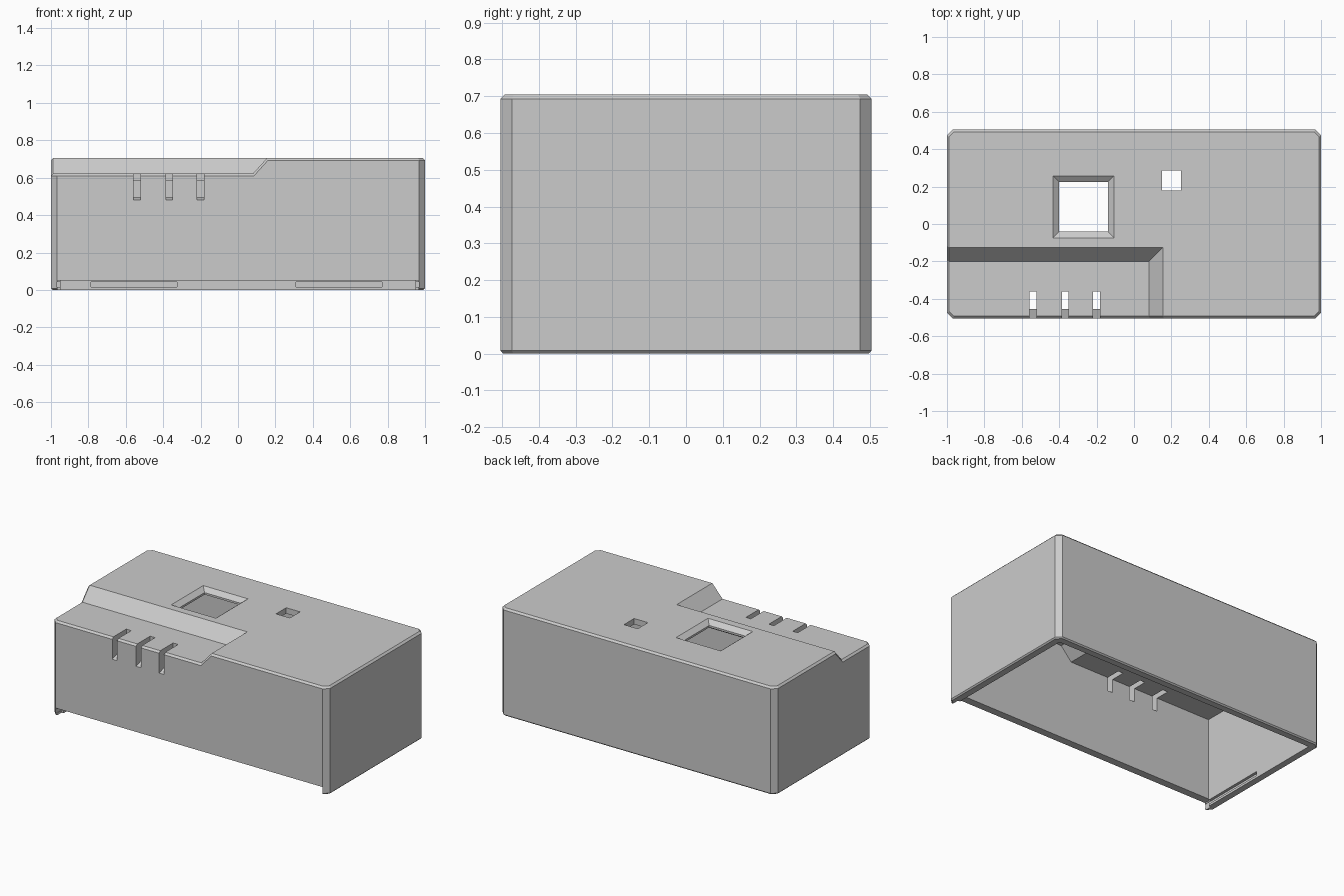
import bpy, bmesh
from itertools import product

cube = bpy.data.objects.get("Cube")
if cube:
    bpy.data.objects.remove(cube, do_unlink=True)

X, Y, H, LOW = 1.0, 0.505, 0.705, 0.622   # half sizes, top and step heights
WALL, ROOF = 0.05, 0.038

grey = bpy.data.materials.new("light_grey_plastic")
grey.use_nodes = True
colour = (0.6, 0.6, 0.6, 1)
grey.diffuse_color = colour
grey.node_tree.nodes["Principled BSDF"].inputs["Base Color"].default_value = colour


def add_object(name, bm):
    bmesh.ops.recalc_face_normals(bm, faces=bm.faces)
    mesh = bpy.data.meshes.new(name)
    bm.to_mesh(mesh)
    bm.free()
    mesh.materials.append(grey)
    obj = bpy.data.objects.new(name, mesh)
    bpy.context.collection.objects.link(obj)
    return obj


def stepped_block(x, y, bottom, low, top, shift):
    """Box with a lowered front corner joined by sloping faces."""
    bm = bmesh.new()
    x1, x2 = 0.08 + shift, 0.155 + shift
    y1, y2 = -0.2 + shift, -0.125 + shift
    points = dict(
        a=(-x, -y, low), b=(x1, -y, low), c=(x2, -y, top), d=(x, -y, top),
        e=(x, y, top), f=(-x, y, top), g=(-x, y2, top), h=(-x, y1, low),
        i=(x1, y1, low), j=(x2, y2, top),
        A=(-x, -y, bottom), D=(x, -y, bottom), E=(x, y, bottom), F=(-x, y, bottom))
    v = {k: bm.verts.new(p) for k, p in points.items()}
    for face in ("abih", "bcji", "hijg", "cdefgj", "ADdcba", "DEed", "EFfe", "FAahgf", "FEDA"):
        bm.faces.new([v[k] for k in face])
    bmesh.ops.recalc_face_normals(bm, faces=bm.faces)
    return bm


def bevel(bm, rule, width):
    bm.normal_update()
    bmesh.ops.bevel(bm, geom=[e for e in bm.edges if rule(e)], offset=width,
                    offset_type='OFFSET', segments=1, profile=0.5, affect='EDGES')


def outer_corner(e):
    a, b = (v.co for v in e.verts)
    return (a - b).xy.length < 1e-4 and abs(a.z - b.z) > 0.3


def top_rim(e):
    n = sorted(f.normal.z for f in e.link_faces)
    return abs(n[0]) < 0.1 and n[1] > 0.3


def bottom_rim(e):
    n = sorted(f.normal.z for f in e.link_faces)
    return n[0] < -0.9 and abs(n[1]) < 0.1


def hull(points):
    bm = bmesh.new()
    for p in points:
        bm.verts.new(p)
    bmesh.ops.convex_hull(bm, input=bm.verts)
    return bm


def box(x1, x2, y1, y2, z1, z2):
    return hull(product((x1, x2), (y1, y2), (z1, z2)))


def cut(target, bm):
    cutter = add_object("cutter", bm)
    cutter.hide_render = True
    mod = target.modifiers.new("cut", 'BOOLEAN')
    mod.operation, mod.solver, mod.object = 'DIFFERENCE', 'EXACT', cutter
    bpy.context.view_layer.objects.active = target
    bpy.ops.object.modifier_apply(modifier=mod.name)
    bpy.data.objects.remove(cutter, do_unlink=True)


# Outer cover with chamfered edges
bm = stepped_block(X, Y, 0, LOW, H, 0)
bevel(bm, outer_corner, 0.032)
bevel(bm, top_rim, 0.012)
bevel(bm, bottom_rim, 0.008)
cover = add_object("cover_shell", bm)

# Hollow inside, open at the bottom
cut(cover, stepped_block(X - WALL, Y - WALL, -0.1, LOW - ROOF, H - ROOF, 0.018))

# Shortened front wall
cut(cover, box(-0.965, 0.965, -0.6, -0.45, -0.1, 0.05))

# Large window with a flared rim, and a small window
cut(cover, box(-0.4, -0.14, -0.04, 0.225, 0.5, 0.8))
flare = [(x, y, 0.68) for x, y in product((-0.4, -0.14), (-0.04, 0.225))]
flare += [(x, y, H + 0.002) for x, y in product((-0.435, -0.105), (-0.077, 0.26))]
cut(cover, hull(flare))
cut(cover, box(0.15, 0.25, 0.18, 0.285, 0.5, 0.8))

# Three slots over the front edge of the lowered corner
profile = [(-0.55, 0.465), (-0.452, 0.527), (-0.36, 0.527), (-0.36, 0.7), (-0.55, 0.7)]
for x in (-0.54, -0.367, -0.2):
    cut(cover, hull([(x + s, y, z) for s in (-0.018, 0.018) for y, z in profile]))

# Snap grooves inside the back wall and the side walls
for x1, x2 in ((-0.785, -0.325), (0.31, 0.77)):
    cut(cover, box(x1, x2, 0.4, 0.475, 0.015, 0.042))
for x1, x2 in ((-0.968, -0.9), (0.9, 0.968)):
    cut(cover, box(x1, x2, -0.6, -0.02, 0.015, 0.042))
